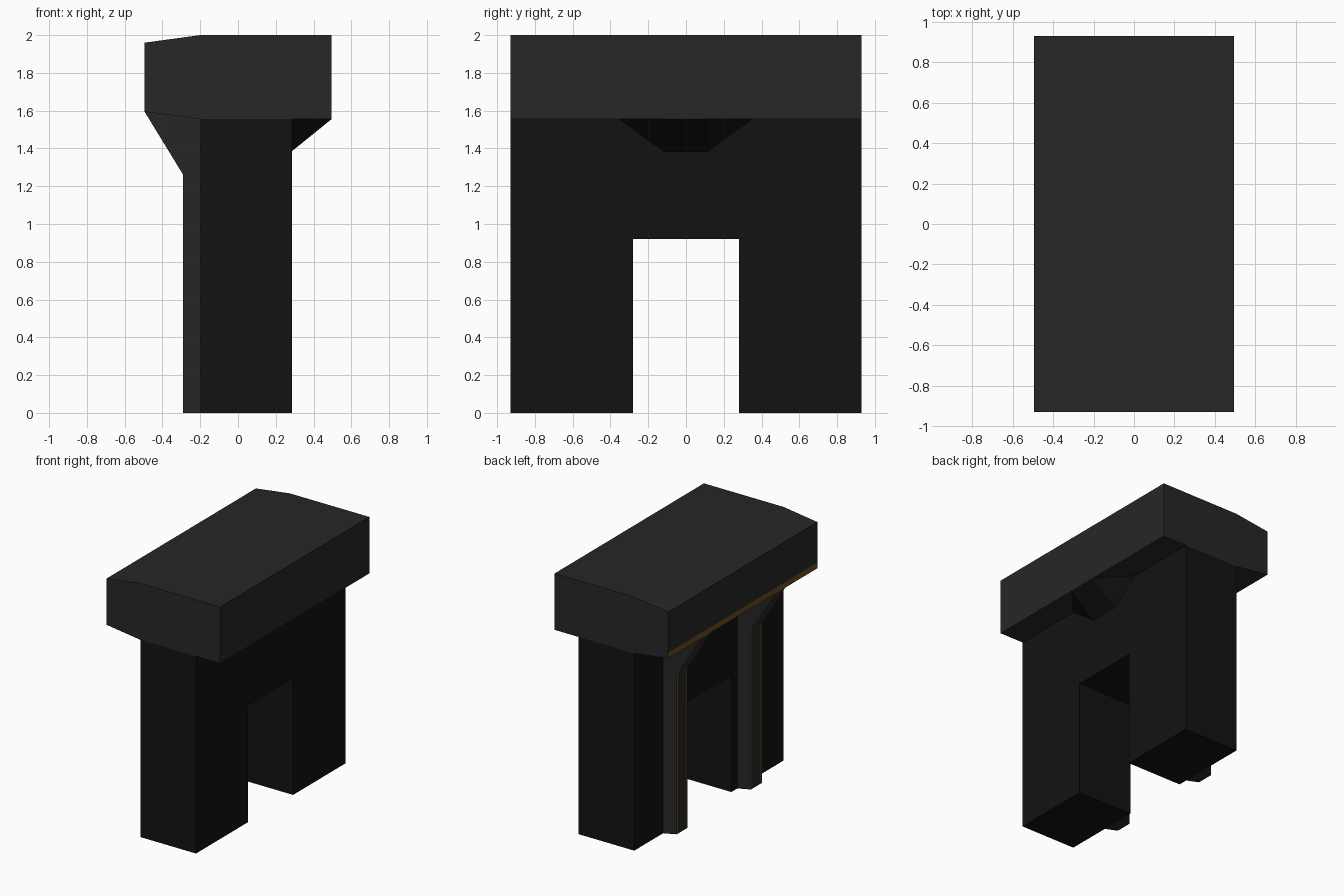
import bpy, bmesh

if "Cube" in bpy.data.objects:
    bpy.data.objects.remove(bpy.data.objects["Cube"])


def material(name, rgb):
    m = bpy.data.materials.new(name)
    m.diffuse_color = (*rgb, 1)
    m.use_nodes = True
    m.node_tree.nodes["Principled BSDF"].inputs["Base Color"].default_value = m.diffuse_color
    return m


DARK = material("dark_stone", (0.006, 0.006, 0.006))
GREY = material("charcoal", (0.02, 0.02, 0.02))
GOLD = material("gold_trim", (0.15, 0.075, 0.012))


def finish(name, bm, mats):
    bmesh.ops.recalc_face_normals(bm, faces=bm.faces)
    mesh = bpy.data.meshes.new(name)
    bm.to_mesh(mesh)
    bm.free()
    for m in mats:
        mesh.materials.append(m)
    obj = bpy.data.objects.new(name, mesh)
    bpy.context.collection.objects.link(obj)
    return obj


def loft(name, rings, mats, accent=()):
    """Closed solid through matching rings; accent sides use the second material."""
    bm = bmesh.new()
    loops = [[bm.verts.new(p) for p in ring] for ring in rings]
    n = len(loops[0])
    for a, b in zip(loops, loops[1:]):
        for i in range(n):
            j = (i + 1) % n
            face = bm.faces.new((a[i], a[j], b[j], b[i]))
            face.material_index = int(i in accent)
    bm.faces.new(loops[0])
    bm.faces.new(loops[-1])
    return finish(name, bm, mats)


# Heavy cap slab, with a gold band along the lower back edge
cap = [(0.495, 2.0), (-0.2, 2.0), (-0.495, 1.96), (-0.495, 1.64),
       (-0.495, 1.595), (-0.2, 1.555), (0.495, 1.555)]
loft("cap_slab", [[(x, y, z) for x, z in cap] for y in (-0.93, 0.93)],
     [GREY, GOLD], accent=(3,))

# Two legs joined by a lintel over a square opening
arch = [(-0.93, 0), (-0.28, 0), (-0.28, 0.92), (0.28, 0.92),
        (0.28, 0), (0.93, 0), (0.93, 1.555), (-0.93, 1.555)]
loft("leg_arch", [[(x, y, z) for y, z in arch] for x in (-0.2, 0.285)], [DARK])

# Chamfered pilasters flaring out under the cap, gold strips on both front edges
levels = [(-0.29, 0, 0), (-0.29, 1.26, 1.26), (-0.495, 1.595, 1.555)]
front_ys = (0.395, 0.41, 0.515, 0.53)
for side, label in ((-1, "front"), (1, "back")):
    rings = []
    for x, z_front, z_back in levels:
        ring = [(-0.2, side * 0.355, z_back)]
        ring += [(x, side * y, z_front) for y in front_ys]
        ring.append((-0.2, side * 0.57, z_back))
        rings.append(ring)
    loft(label + "_pilaster", rings, [GREY, GOLD], accent=(1, 3))

# Faceted corbel under the overhang, opposite the pilasters
bm = bmesh.new()
for s in (-1, 1):
    for p in ((0.285, 0.35, 1.555), (0.495, 0.12, 1.555), (0.285, 0.12, 1.385)):
        bm.verts.new((p[0], s * p[1], p[2]))
bmesh.ops.convex_hull(bm, input=bm.verts)
finish("corbel", bm, [DARK])
